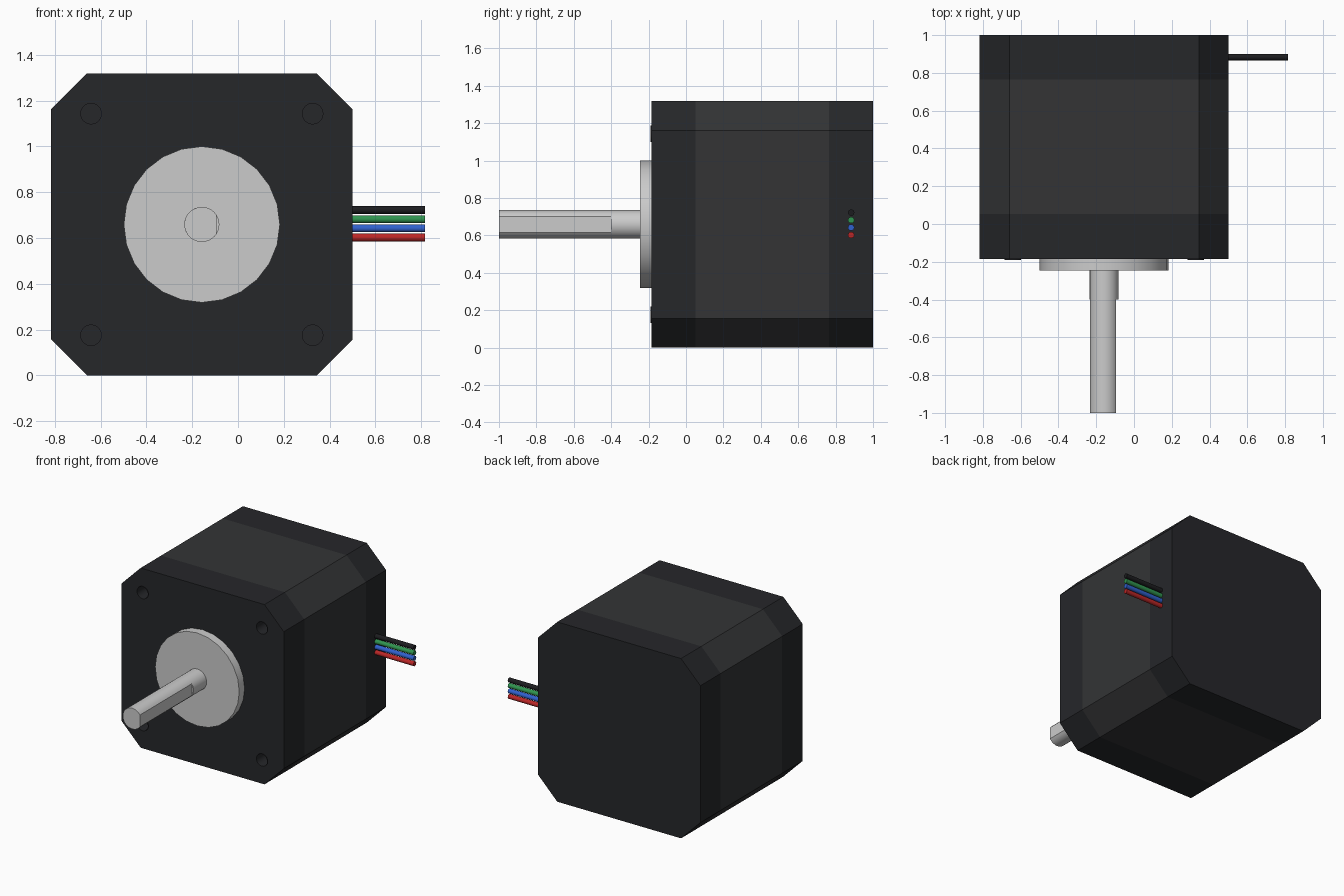
import bpy, bmesh, math

if "Cube" in bpy.data.objects:
    bpy.data.objects.remove(bpy.data.objects["Cube"])

CX, CZ, HALF, CH = -0.158, 0.66, 0.659, 0.157


def material(name, rgb):
    m = bpy.data.materials.new(name)
    m.diffuse_color = (*rgb, 1)
    m.use_nodes = True
    m.node_tree.nodes["Principled BSDF"].inputs["Base Color"].default_value = m.diffuse_color
    return m


def prism(name, pts, a, b, axis='Y', mat=None, caps=True, smooth=False):
    """Extrude a closed 2D profile from a to b along Y (x,z points) or X (y,z points)."""
    def place(p, t):
        return (p[0], t, p[1]) if axis == 'Y' else (t, p[0], p[1])
    bm = bmesh.new()
    lo = [bm.verts.new(place(p, a)) for p in pts]
    hi = [bm.verts.new(place(p, b)) for p in pts]
    n = len(pts)
    for i in range(n):
        j = (i + 1) % n
        bm.faces.new((lo[i], lo[j], hi[j], hi[i]))
    if caps:
        bm.faces.new(lo)
        bm.faces.new(hi)
    bmesh.ops.recalc_face_normals(bm, faces=bm.faces)
    me = bpy.data.meshes.new(name)
    bm.to_mesh(me)
    bm.free()
    ob = bpy.data.objects.new(name, me)
    bpy.context.collection.objects.link(ob)
    if mat:
        me.materials.append(mat)
    if smooth:
        bpy.ops.object.select_all(action='DESELECT')
        ob.select_set(True)
        bpy.context.view_layer.objects.active = ob
        bpy.ops.object.shade_smooth_by_angle(angle=math.radians(30))
    return ob


def arc(u, v, r, n, start=0.0):
    """Circle, or an arc that leaves a flat of half-angle 'start' on the +u side."""
    span = 2 * math.pi - 2 * start
    steps = n if start == 0 else n - 1
    return [(u + r * math.cos(start + span * i / steps),
             v + r * math.sin(start + span * i / steps)) for i in range(n)]


cap_mat = material("cap_black", (0.019, 0.020, 0.023))
core_mat = material("core_dark_grey", (0.033, 0.034, 0.036))

# Body: square with chamfered corners, in three slices
k = HALF - CH
square = [(CX + x, CZ + z) for x, z in (
    (-k, -HALF), (k, -HALF), (HALF, -k), (HALF, k),
    (k, HALF), (-k, HALF), (-HALF, k), (-HALF, -k))]
square = [(x, z + HALF - CZ) for x, z in square]
CZ = HALF
front = prism("front_cap", square, -0.185, 0.052, mat=cap_mat)
prism("stator_core", square, 0.052, 0.765, mat=core_mat)
prism("rear_cap", square, 0.765, 1.0, mat=cap_mat)

# Mounting holes: blind bores with thin liners
for sx, nx in ((-1, "left"), (1, "right")):
    for sz, nz in ((-1, "lower"), (1, "upper")):
        u, v = CX + sx * 0.484, CZ + sz * 0.484
        cutter = prism("hole_cutter", arc(u, v, 0.045, 24), -0.25, -0.05)
        cutter.hide_render = True
        mod = front.modifiers.new("hole", 'BOOLEAN')
        mod.operation = 'DIFFERENCE'
        mod.solver = 'EXACT'
        mod.object = cutter
        bpy.context.view_layer.objects.active = front
        bpy.ops.object.modifier_apply(modifier=mod.name)
        bpy.data.objects.remove(cutter)
        prism(f"hole_liner_{nz}_{nx}", arc(u, v, 0.044, 24), -0.19, -0.05,
              mat=cap_mat, caps=False, smooth=True)

# Pilot boss and D-cut shaft
prism("pilot_boss", arc(CX, CZ, 0.341, 24, 0), -0.247, -0.185, smooth=True)
R = 0.0765
prism("shaft_round", arc(CX, CZ, R, 32), -0.40, -0.24, smooth=True)
prism("shaft_d_cut", arc(CX, CZ, R, 28, math.acos(0.063 / R)), -1.0, -0.40, smooth=True)

# Lead wires
wires = (("black", 0.722, (0.012, 0.012, 0.014)), ("green", 0.682, (0.03, 0.30, 0.08)),
         ("blue", 0.642, (0.03, 0.12, 0.62)), ("red", 0.602, (0.50, 0.02, 0.02)))
for name, z, rgb in wires:
    prism(f"wire_{name}", arc(0.883, z, 0.017, 16), 0.48, 0.816, axis='X',
          mat=material(f"wire_{name}", rgb), smooth=True)
